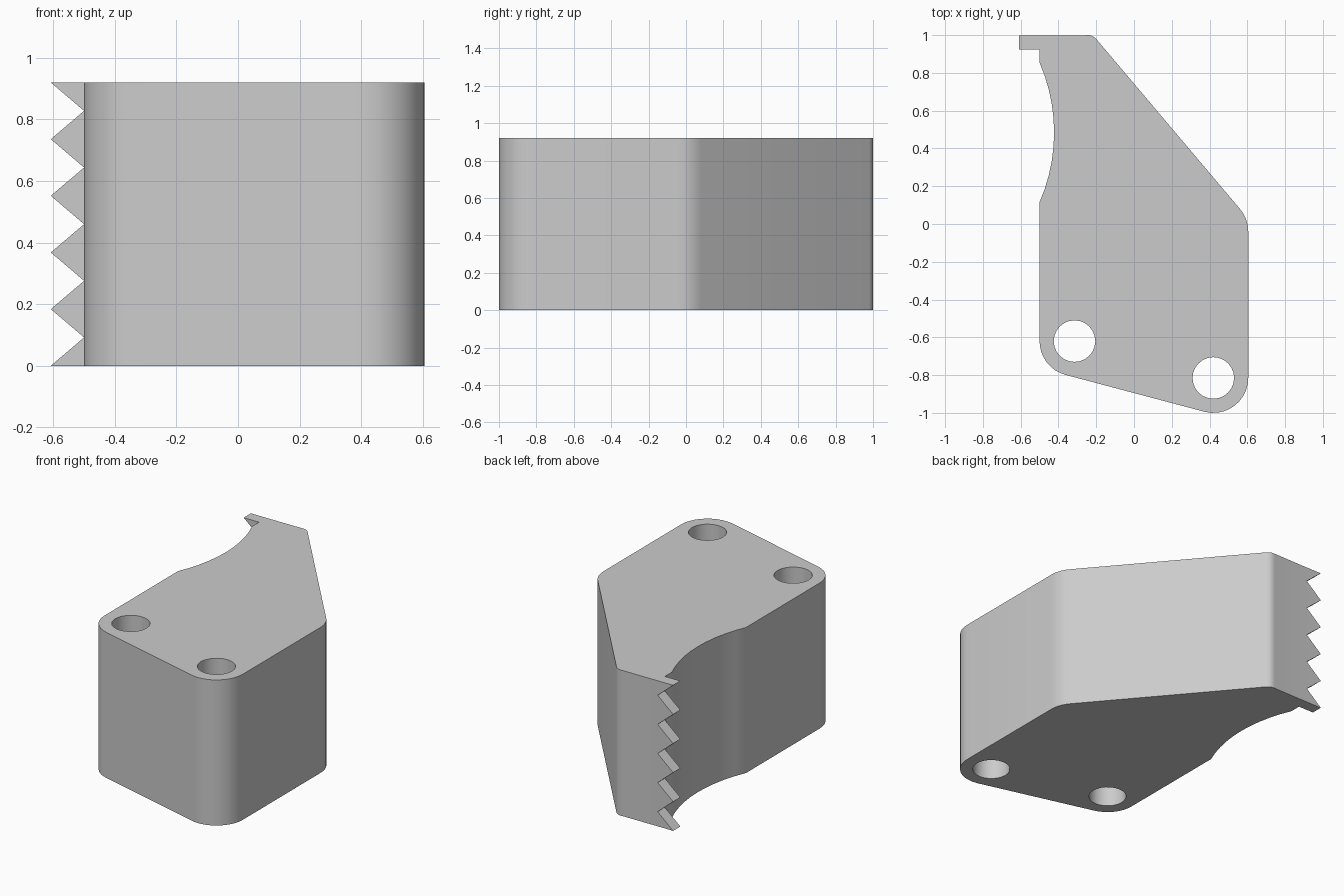
import bpy, bmesh, math

cube = bpy.data.objects.get("Cube")
if cube:
    bpy.data.objects.remove(cube, do_unlink=True)

HEIGHT = 0.92
TEETH = 5

grey = bpy.data.materials.new("light grey")
grey.use_nodes = True
colour = (0.6, 0.6, 0.6, 1)
grey.diffuse_color = colour
grey.node_tree.nodes["Principled BSDF"].inputs["Base Color"].default_value = colour


def arc(cx, cy, r, start, end, steps):
    angles = [math.radians(start + (end - start) * i / steps) for i in range(steps + 1)]
    return [(cx + r * math.cos(a), cy + r * math.sin(a)) for a in angles]


def prism(name, loops, to_3d, offset):
    """Fill the outline (and holes) of a profile, then extrude it."""
    bm = bmesh.new()
    edges = []
    for loop in loops:
        verts = [bm.verts.new(to_3d(*p)) for p in loop]
        edges += [bm.edges.new((v, verts[i - 1])) for i, v in enumerate(verts)]
    bmesh.ops.triangle_fill(bm, edges=edges, use_beauty=True)
    ext = bmesh.ops.extrude_face_region(bm, geom=bm.faces[:], use_keep_orig=True)
    moved = [g for g in ext["geom"] if isinstance(g, bmesh.types.BMVert)]
    bmesh.ops.translate(bm, verts=moved, vec=offset)
    bmesh.ops.recalc_face_normals(bm, faces=bm.faces[:])
    mesh = bpy.data.meshes.new(name)
    bm.to_mesh(mesh)
    bm.free()
    mesh.materials.append(grey)
    obj = bpy.data.objects.new(name, mesh)
    bpy.context.collection.objects.link(obj)
    bpy.ops.object.select_all(action="DESELECT")
    obj.select_set(True)
    bpy.context.view_layer.objects.active = obj
    bpy.ops.object.shade_smooth_by_angle(angle=math.radians(30))
    return obj


# Body: rounded outline with a concave side and two through holes
left_hole, right_hole = (-0.315, -0.62), (0.42, -0.815)
outline = (
    arc(*left_hole, 0.185, 180, 255.3, 8)
    + arc(*right_hole, 0.185, 255.3, 360, 10)
    + arc(0.42, -0.04, 0.185, 0, 40, 5)
    + arc(-0.245, 0.94, 0.06, 40, 100, 6)
    + [(-0.5, 0.997), (-0.5, 0.925)]
    + arc(-1.348, 0.485, 0.925, 23.6, -23.6, 10)
)
holes = [arc(x, y, 0.11, 0, 345, 23) for x, y in (left_hole, right_hole)]
prism("body", [outline] + holes, lambda x, y: (x, y, 0), (0, 0, HEIGHT))

# Serrated strip along the rear edge, with half teeth at top and bottom
half = HEIGHT / (2 * TEETH)
zigzag = [(-0.5 if i % 2 else -0.608, i * half) for i in range(2 * TEETH + 1)]
strip = zigzag + [(-0.49, HEIGHT), (-0.49, 0)]
prism("serrated_edge", [strip], lambda x, z: (x, 0.925, z), (0, 0.072, 0))
